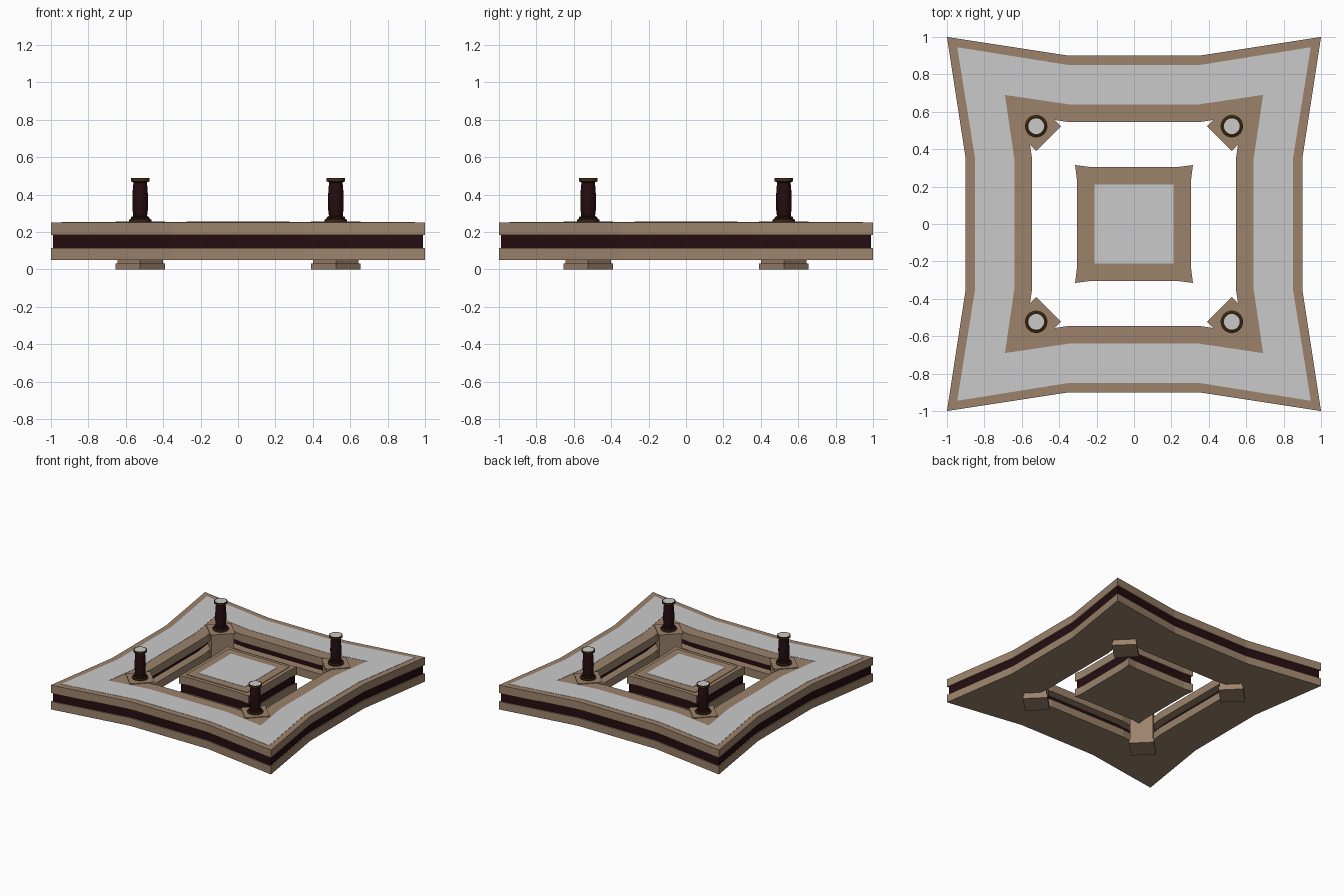
import bpy, bmesh, math

if "Cube" in bpy.data.objects:
    bpy.data.objects.remove(bpy.data.objects["Cube"])


def material(name, rgb):
    m = bpy.data.materials.new(name)
    m.diffuse_color = (*rgb, 1)
    m.use_nodes = True
    m.node_tree.nodes["Principled BSDF"].inputs["Base Color"].default_value = m.diffuse_color
    return m


TAN = material("tan stone", (0.33, 0.225, 0.148))
DARK = material("dark maroon", (0.019, 0.004, 0.005))
PALE = material("pale grey", (0.59, 0.59, 0.59))
BRONZE = material("dark bronze", (0.05, 0.026, 0.006))


def finish(name, bm, mats):
    bmesh.ops.recalc_face_normals(bm, faces=bm.faces)
    me = bpy.data.meshes.new(name)
    bm.to_mesh(me)
    bm.free()
    for m in mats:
        me.materials.append(m)
    ob = bpy.data.objects.new(name, me)
    bpy.context.collection.objects.link(ob)
    return ob


def flared(corner, side, half):
    """Four-pointed outline: straight middle edges that flare out to the corners."""
    pts = []
    for k in range(4):
        c, s = round(math.cos(k * math.pi / 2)), round(math.sin(k * math.pi / 2))
        for x, y in ((half, -side), (corner, -corner), (side, -half)):
            pts.append((x * c - y * s, x * s + y * c))
    return pts


def slab(name, outline, z0, z1, mat):
    bm = bmesh.new()
    low = bm.faces.new([bm.verts.new((x, y, z0)) for x, y in outline])
    top = bmesh.ops.extrude_face_region(bm, geom=[low])["geom"]
    for v in top:
        if isinstance(v, bmesh.types.BMVert):
            v.co.z = z1
    return finish(name, bm, [mat])


def ring(name, outer, inner, z0, z1, mat):
    bm = bmesh.new()
    loops = [[bm.verts.new((x, y, z)) for x, y in pts]
             for pts, z in ((outer, z0), (outer, z1), (inner, z1), (inner, z0))]
    n = len(outer)
    for a in range(4):
        p, q = loops[a], loops[(a + 1) % 4]
        for i in range(n):
            j = (i + 1) % n
            bm.faces.new((p[i], p[j], q[j], q[i]))
    return finish(name, bm, [mat])


def diamond(cx, cy, r):
    return [(cx + r, cy), (cx, cy + r), (cx - r, cy), (cx, cy - r)]


# Outer frame: two stone layers with a recessed dark band between
frame_out = flared(1.0, 0.9, 0.35)
frame_in = flared(0.58, 0.545, 0.35)
ring("frame_lower", frame_out, frame_in, 0.05, 0.115, TAN)
ring("frame_band", flared(0.99, 0.89, 0.35), flared(0.645, 0.61, 0.35), 0.115, 0.185, DARK)
ring("frame_upper", frame_out, frame_in, 0.185, 0.25, TAN)
ring("frame_panel", flared(0.945, 0.85, 0.35), flared(0.69, 0.64, 0.35), 0.249, 0.252, PALE)

# Central platform
mid = flared(0.315, 0.305, 0.235)
slab("centre_lower", mid, 0.05, 0.115, TAN)
slab("centre_band", flared(0.305, 0.295, 0.235), 0.115, 0.185, DARK)
slab("centre_upper", mid, 0.185, 0.25, TAN)
slab("centre_rim", [(-.275, -.275), (.275, -.275), (.275, .275), (-.275, .275)], 0.25, 0.255, TAN)
slab("centre_panel", [(-.21, -.21), (.21, -.21), (.21, .21), (-.21, .21)], 0.254, 0.257, PALE)

# Turned post profile: radius, height, and material of the band above each point
PROFILE = [(0.060, 0.255, 1), (0.060, 0.266, 1), (0.050, 0.270, 0), (0.048, 0.280, 0),
           (0.037, 0.285, 0), (0.041, 0.320, 0), (0.042, 0.370, 0), (0.040, 0.420, 0),
           (0.036, 0.465, 0), (0.050, 0.471, 1), (0.050, 0.488, 1), (0.042, 0.488, 2)]


def post(name, cx, cy, n=24):
    bm = bmesh.new()
    rows = [[bm.verts.new((cx + r * math.cos(2 * math.pi * i / n),
                           cy + r * math.sin(2 * math.pi * i / n), z)) for i in range(n)]
            for r, z, _ in PROFILE]
    for k in range(len(rows) - 1):
        for i in range(n):
            j = (i + 1) % n
            f = bm.faces.new((rows[k][i], rows[k][j], rows[k + 1][j], rows[k + 1][i]))
            f.material_index = PROFILE[k][2]
            f.smooth = True
    bm.faces.new(rows[0][::-1]).material_index = 1
    bm.faces.new(rows[-1]).material_index = 2
    ob = finish(name, bm, [DARK, BRONZE, PALE])
    bpy.context.view_layer.objects.active = ob
    ob.select_set(True)
    bpy.ops.object.shade_smooth_by_angle(angle=math.radians(35))
    ob.select_set(False)


# Corner supports: foot, block through the frame, top plate and post
for sx, sy, where in ((1, 1, "back_right"), (-1, 1, "back_left"),
                      (-1, -1, "front_left"), (1, -1, "front_right")):
    cx, cy = 0.523 * sx, 0.523 * sy
    slab("foot_" + where, diamond(cx, cy, 0.132), 0.0, 0.03, TAN)
    slab("block_" + where, diamond(cx, cy, 0.122), 0.03, 0.25, TAN)
    slab("plate_" + where, diamond(cx, cy, 0.132), 0.25, 0.256, TAN)
    post("post_" + where, cx, cy)
